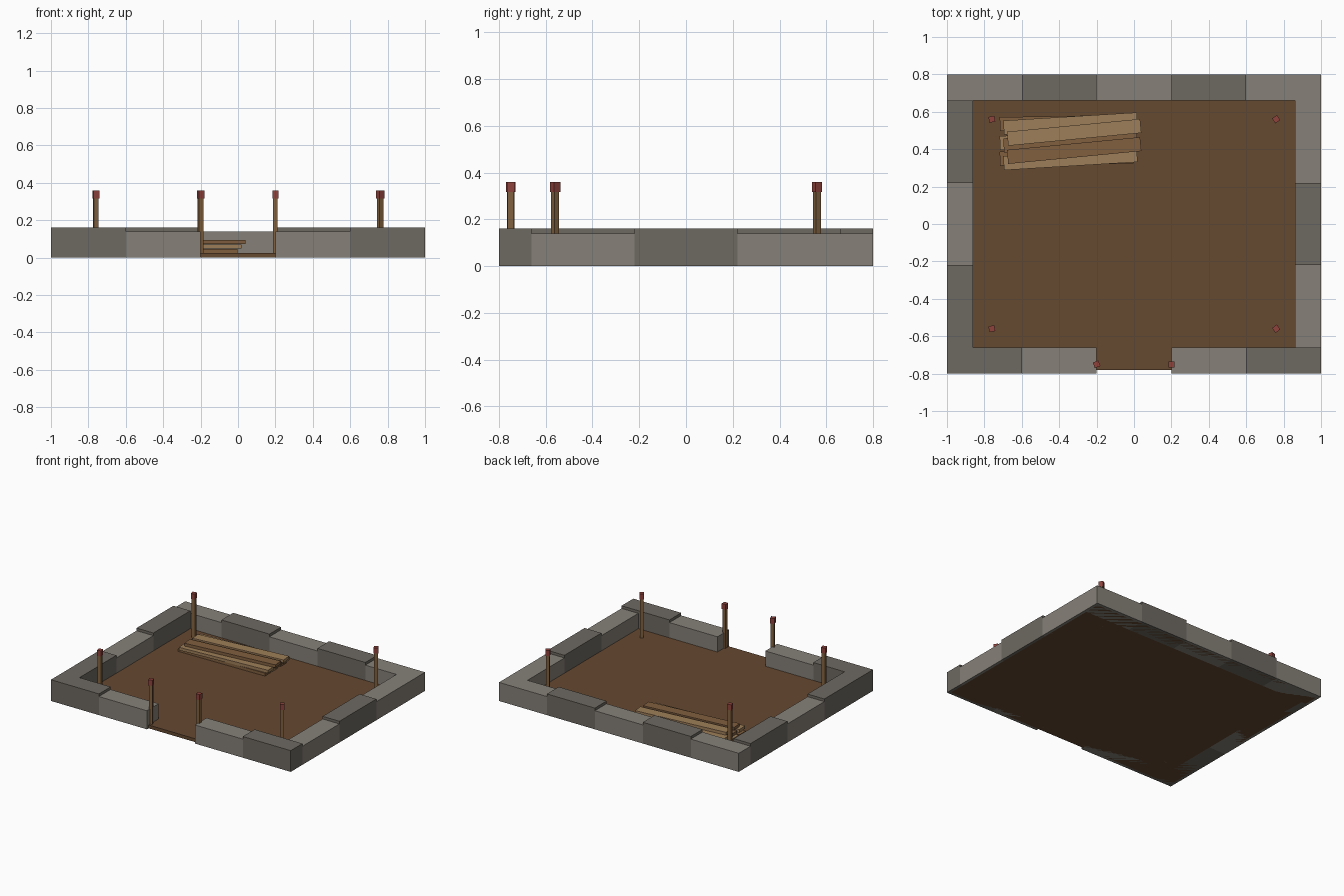
import bpy
import math

if "Cube" in bpy.data.objects:
    bpy.data.objects.remove(bpy.data.objects["Cube"])


def material(name, rgb):
    m = bpy.data.materials.new(name)
    m.diffuse_color = (*rgb, 1)
    m.use_nodes = True
    m.node_tree.nodes["Principled BSDF"].inputs["Base Color"].default_value = m.diffuse_color
    return m


STONE = material("stone_light", (0.24, 0.22, 0.19))
STONE_DARK = material("stone_dark", (0.155, 0.14, 0.12))
DIRT = material("dirt", (0.13, 0.065, 0.03))
POST = material("post_wood", (0.22, 0.12, 0.05))
PAINT = material("red_paint", (0.27, 0.055, 0.045))
PLANK = material("plank_light", (0.34, 0.21, 0.10))
PLANK_DARK = material("plank_dark", (0.22, 0.115, 0.05))


def box(name, centre, size, mat, angle=0):
    bpy.ops.mesh.primitive_cube_add(size=1, location=centre)
    ob = bpy.context.object
    ob.name = name
    ob.scale = size
    ob.rotation_euler.z = math.radians(angle)
    ob.data.materials.append(mat)
    return ob


def stone(name, x, y, sx, sy, dark):
    h = 0.16 if dark else 0.14
    box(name, (x, y, h / 2), (sx, sy, h), STONE_DARK if dark else STONE)


# Packed dirt floor
box("dirt_floor", (0, 0, 0.0125), (1.96, 1.56, 0.025), DIRT)

# Front and back foundation courses, with a doorway gap in front
for i in range(5):
    x = -0.8 + 0.4 * i
    stone("back_stone", x, 0.73, 0.4, 0.14, i % 2 == 1)
    if i != 2:
        stone("front_stone", x, -0.73, 0.4, 0.14, i in (0, 4))

# Side foundation courses
for i in range(3):
    y = -0.44 + 0.44 * i
    stone("left_stone", -0.93, y, 0.14, 0.44, i != 1)
    stone("right_stone", 0.93, y, 0.14, 0.44, i == 1)

# Marker stakes with red tops: x, y, turn
for x, y, a in [(-0.76, 0.56, 12), (0.76, 0.56, 32), (-0.76, -0.56, 12),
                (0.76, -0.56, 35), (-0.2, -0.75, 20), (0.2, -0.75, 0)]:
    box("stake", (x, y, 0.17), (0.025, 0.025, 0.34), POST, a)
    box("stake_top", (x, y, 0.338), (0.032, 0.032, 0.042), PAINT, a)

# Plank pile in three fanned layers: x, turn, plank rows (y, dark)
layers = [(-0.36, 1, [(0.54, True), (0.44, False), (0.355, True)]),
          (-0.34, 3.5, [(0.537, False), (0.442, True), (0.347, False)]),
          (-0.32, 5.5, [(0.49, False), (0.393, True)])]
for k, (x, a, rows) in enumerate(layers):
    for y, dark in rows:
        box("plank", (x, y, 0.036 + 0.024 * k), (0.715, 0.075, 0.022),
            PLANK_DARK if dark else PLANK, a)
